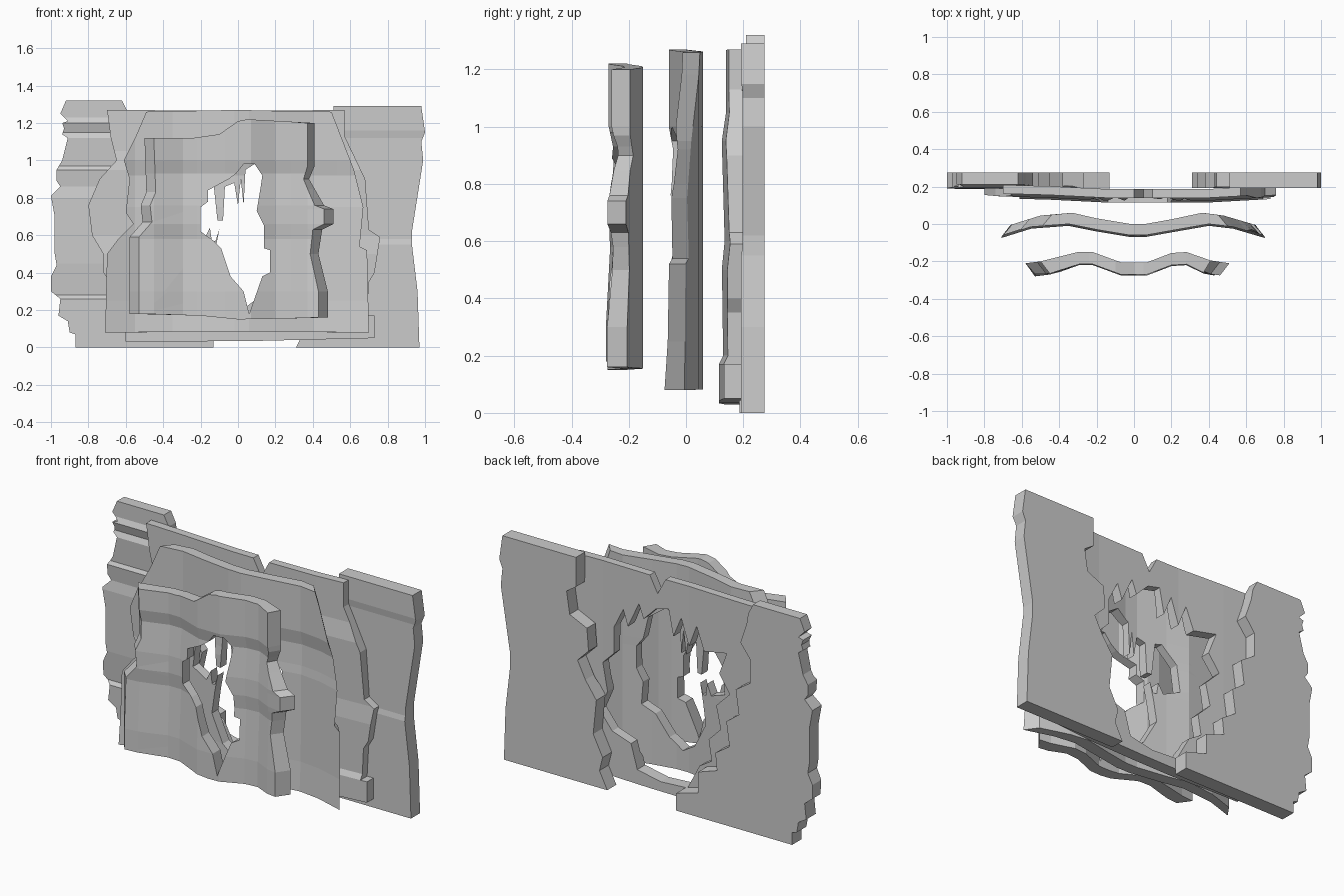
import bpy, bmesh
from mathutils import Vector
from mathutils.geometry import tessellate_polygon


def lerp(profile, t):
    """Piecewise-linear lookup in [(t, value), ...]."""
    if t <= profile[0][0]:
        return profile[0][1]
    for (a, va), (b, vb) in zip(profile, profile[1:]):
        if t <= b:
            return va + (vb - va) * (t - a) / (b - a)
    return profile[-1][1]


def rock_sheet(name, outline, hole, bend, ripple, thick, front_pull=0, back_pull=0):
    """Fill an x/z outline, fold it along bend (over x) and ripple (over z), thicken in +y.
    The pulls move the front or back face inward at the outer ends."""
    loops = [[Vector((x, z, 0)) for x, z in loop] for loop in (outline, hole) if loop]
    flat = [p for loop in loops for p in loop]
    bm = bmesh.new()
    verts = [bm.verts.new((p.x, 0, p.y)) for p in flat]
    for tri in tessellate_polygon(loops):
        bm.faces.new([verts[i] for i in tri])
    cuts = [((x, 0, 0), (1, 0, 0)) for x, _ in bend] + [((0, 0, z), (0, 0, 1)) for z, _ in ripple]
    for co, no in cuts:
        bmesh.ops.bisect_plane(bm, geom=bm.verts[:] + bm.edges[:] + bm.faces[:],
                               dist=1e-5, plane_co=co, plane_no=no)
    for v in bm.verts:
        v.co.y = lerp(bend, v.co.x) + lerp(ripple, v.co.z)
    front = bm.verts[:]
    ext = bmesh.ops.extrude_face_region(bm, geom=bm.faces[:], use_keep_orig=True)
    back = [g for g in ext["geom"] if isinstance(g, bmesh.types.BMVert)]
    for v in back:
        v.co.y += thick - lerp(ripple, v.co.z)
    for group, amount in ((front, front_pull), (back, back_pull)):
        for v in group:
            pull = amount * lerp([(.28, 0), (.45, 1)], abs(v.co.x))
            v.co.x += -pull if v.co.x > 0 else pull
    bmesh.ops.dissolve_limit(bm, angle_limit=0.01, verts=bm.verts[:], edges=bm.edges[:])
    bmesh.ops.recalc_face_normals(bm, faces=bm.faces[:])
    me = bpy.data.meshes.new(name)
    bm.to_mesh(me)
    bm.free()
    ob = bpy.data.objects.new(name, me)
    bpy.context.collection.objects.link(ob)
    return ob


# Front rock arch
rock_sheet("front_arch",
    [(-.50, 1.12), (-.49, .83), (-.52, .76), (-.51, .67), (-.58, .59), (-.58, .18), (-.2, .17),
     (0, .15), (.27, .155), (.48, .16), (.48, .3), (.43, .5), (.45, .63), (.51, .66), (.51, .74),
     (.46, .76), (.38, .9), (.41, .97), (.41, 1.2), (.05, 1.22), (0, 1.21), (-.1, 1.14), (-.24, 1.12)],
    [(.03, .98), (.09, .98), (.13, .92), (.12, .85), (.10, .73), (.14, .65), (.14, .53), (.17, .52),
     (.17, .4), (.13, .38), (.06, .18), (.03, .3), (-.04, .38), (-.09, .53), (-.13, .57), (-.2, .62),
     (-.2, .75), (-.16, .78), (-.16, .84), (-.05, .9), (-.01, .93)],
    [(-.58, -.275), (-.5, -.265), (-.3, -.215), (-.22, -.215), (-.07, -.27), (.07, -.27),
     (.2, -.22), (.28, -.215), (.41, -.26), (.51, -.275)],
    [(.15, -.005), (.3, -.005), (.58, .01), (.66, 0), (.76, 0), (.93, .015), (1.0, 0), (1.22, 0)],
    .065, front_pull=.05)

# Middle rock arch with hanging stalactites
rock_sheet("middle_arch",
    [(-.49, 1.26), (-.55, 1.12), (-.61, 1.0), (-.58, .9), (-.6, .72), (-.56, .66), (-.64, .58),
     (-.7, .5), (-.71, .08), (0, .085), (.7, .08), (.69, .52), (.65, .54), (.67, .75), (.62, .95),
     (.5, 1.26), (.2, 1.265), (0, 1.27)],
    [(.04, .95), (.12, 1.0), (.22, .93), (.25, .8), (.29, .75), (.29, .62), (.25, .55), (.26, .42),
     (.18, .38), (.1, .26), (.02, .2), (-.06, .25), (-.14, .4), (-.12, .53), (-.1, .63), (-.12, .57),
     (-.14, .57), (-.15, .64), (-.18, .58), (-.28, .62), (-.26, .78), (-.17, .88), (-.13, .87),
     (-.11, .68), (-.08, .68), (-.07, .86), (-.02, .88), (0, .76), (.015, .9), (.03, .76)],
    [(-.71, -.065), (-.55, -.015), (-.35, 0), (-.2, -.03), (-.02, -.06), (.06, -.06), (.2, -.035),
     (.4, 0), (.53, -.015), (.7, -.065)],
    [(.08, -.01), (.25, 0), (.75, .005), (.8, .01), (.92, .015), (1.0, 0), (1.27, 0)], .06, back_pull=.05)

# Rear rock arch, wide opening
rock_sheet("rear_arch",
    [(-.7, 1.27), (-.68, 1.12), (-.65, 1.0), (-.74, .9), (-.8, .76), (-.78, .6), (-.72, .5),
     (-.72, .4), (-.62, .27), (-.6, .03), (.1, .035), (.73, .05), (.73, .17), (.69, .17), (.7, .35),
     (.73, .4), (.76, .59), (.7, .63), (.68, .9), (.57, 1.13), (.57, 1.27), (.1, 1.265),
     (.05, 1.17), (0, 1.265)],
    [(.06, 1.08), (.14, 1.0), (.17, 1.08), (.24, .93), (.27, 1.02), (.33, .9), (.33, .75), (.4, .68),
     (.37, .52), (.42, .4), (.34, .3), (.22, .26), (.18, .12), (.03, .09), (-.14, .1), (-.22, .25),
     (-.3, .3), (-.28, .42), (-.36, .5), (-.33, .63), (-.42, .72), (-.35, .82), (-.4, .95),
     (-.25, .92), (-.2, 1.05), (-.15, .92), (-.1, 1.07), (-.05, .95), (-.02, 1.1)],
    [(-.8, .15), (-.45, .14), (-.15, .125), (.4, .125), (.76, .145)],
    [(.03, -.01), (.17, -.01), (.2, .005), (.5, 0), (.6, .01), (.95, 0), (1.05, .015), (1.27, .015)], .062)

# Back wall panels
rock_sheet("back_wall_left",
    [(-.92, 1.32), (-.95, 1.25), (-.91, 1.21), (-.94, 1.2), (-.93, 1.17), (-.94, 1.14), (-.91, 1.12),
     (-.94, 1.0), (-.97, .95), (-.97, .89), (-.95, .86), (-1, .81), (-.98, .7), (-.98, .5), (-.97, .44),
     (-1, .38), (-1, .3), (-.95, .26), (-.96, .17), (-.91, .14), (-.9, .08), (-.87, .07), (-.87, 0),
     (-.13, 0), (-.13, .1), (-.27, .14), (-.27, .26), (-.39, .3), (-.38, .4), (-.47, .46), (-.45, .6),
     (-.53, .66), (-.51, .8), (-.6, .86), (-.6, 1.0), (-.54, 1.08), (-.58, 1.2), (-.59, 1.26), (-.62, 1.32)],
    None, [(-1, .195), (-.13, .195)],
    [(0, -.008), (.26, -.008), (.28, .008), (.45, -.005), (.8, -.005), (.86, .005), (.95, -.005), (.97, .008),
     (1.12, 0), (1.15, .015), (1.2, 0), (1.23, .015), (1.32, .015)], .08)
rock_sheet("back_wall_right",
    [(.51, 1.29), (.51, 1.12), (.57, 1.08), (.55, .95), (.44, .9), (.43, .77), (.5, .7), (.45, .6),
     (.38, .5), (.4, .3), (.34, .18), (.36, .1), (.31, 0), (.97, 0), (.96, .3), (.93, .55), (.93, .62),
     (.99, 1.0), (.98, 1.1), (1.0, 1.15), (.98, 1.29)],
    None, [(.31, .192), (1, .192)],
    [(0, 0), (.55, 0), (.58, .006), (1.12, .006), (1.16, 0), (1.29, 0)], .083)
